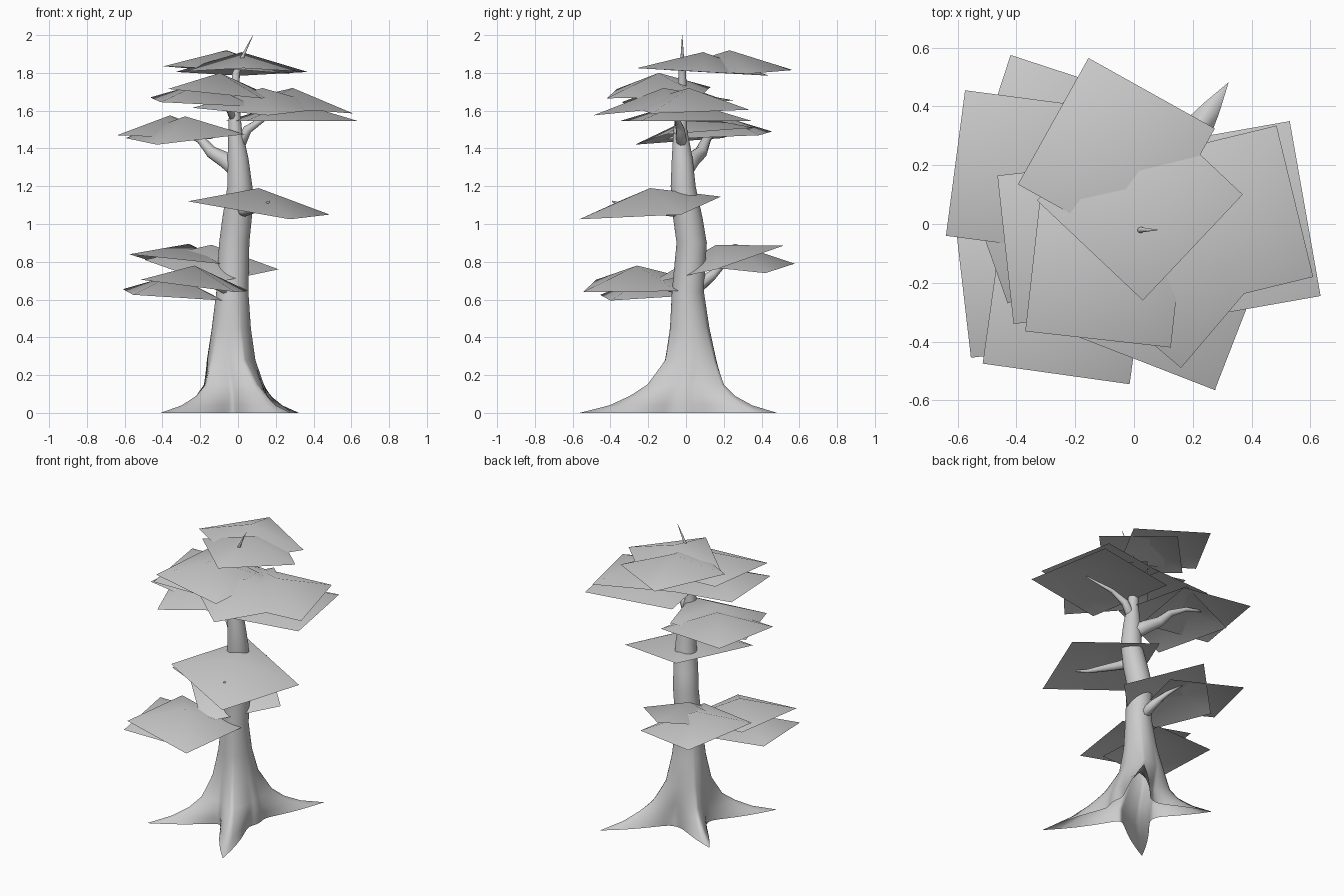
import bpy
import bmesh
from math import sin, cos, pi
from mathutils import Vector

cube = bpy.data.objects.get("Cube")
if cube:
    bpy.data.objects.remove(cube, do_unlink=True)

grey = bpy.data.materials.new("plain grey")
grey.use_nodes = True
colour = (0.6, 0.6, 0.6, 1)
grey.diffuse_color = colour
grey.node_tree.nodes["Principled BSDF"].inputs["Base Color"].default_value = colour


def finish(bm, name):
    """Turn a bmesh into a smooth shaded grey object."""
    mesh = bpy.data.meshes.new(name)
    for face in bm.faces:
        face.smooth = True
    bm.to_mesh(mesh)
    bm.free()
    mesh.materials.append(grey)
    obj = bpy.data.objects.new(name, mesh)
    bpy.context.collection.objects.link(obj)
    return obj


def loft(rings, name, open_bottom=False):
    """Skin a list of closed point rings and cap the ends."""
    bm = bmesh.new()
    loops = [[bm.verts.new(p) for p in ring] for ring in rings]
    count = len(loops[0])
    for low, high in zip(loops, loops[1:]):
        for i in range(count):
            j = (i + 1) % count
            bm.faces.new((low[i], low[j], high[j], high[i]))
    if not open_bottom:
        bm.faces.new(loops[0][::-1])
    bm.faces.new(loops[-1])
    bmesh.ops.recalc_face_normals(bm, faces=bm.faces)
    return finish(bm, name)


# Trunk flaring into four pointed roots, each a (segment, length) pair
SEGMENTS = 96
roots = [(15, .58), (60, .58), (79, .63), (38, .49)]


def trunk_ring(z, cx, cy, radius, reach, sharpness=1.6):
    ring = []
    for i in range(SEGMENTS):
        spread = radius
        for segment, length in roots:
            gap = abs(i - segment)
            gap = min(gap, SEGMENTS - gap) * 2 * pi / SEGMENTS
            lobe = max(0, 1 - gap / .85) ** sharpness
            spread = max(spread, radius + lobe * reach * (length - radius))
        angle = 2 * pi * i / SEGMENTS
        ring.append((cx + spread * cos(angle), cy + spread * sin(angle), z))
    return ring


# height, centre x, centre y, radius, root reach, root sharpness
trunk_profile = [
    (0, 0, 0, .165, 1, 3.6), (.04, 0, 0, .162, .62, 2.8), (.09, 0, 0, .155, .37, 2),
    (.15, -.01, .01, .147, .19), (.28, -.035, .028, .127, .05),
    (.45, -.035, .02, .103, .01), (.64, -.03, .01, .085, 0),
    (.9, -.02, .03, .08, 0), (1.03, -.005, .01, .078, 0),
    (1.2, .01, -.015, .066, 0), (1.35, 0, -.02, .055, 0),
    (1.5, -.015, -.03, .036, 0), (1.65, -.02, -.02, .026, 0),
    (1.8, -.01, -.02, .02, 0), (1.9, .03, -.02, .008, 0),
    (2, .08, -.02, .001, 0),
]
loft([trunk_ring(*row) for row in trunk_profile], "trunk_and_roots", open_bottom=True)


# Tapered branches
def branch(name, points, thick):
    points = [Vector(p) for p in points]
    rings = []
    for i, p in enumerate(points):
        along = points[min(i + 1, len(points) - 1)] - points[max(i - 1, 0)]
        turn = along.to_track_quat('Z', 'Y')
        radius = thick * (1 - i / (len(points) - 1)) + .004
        rings.append([p + turn @ Vector((radius * cos(k * pi / 4), radius * sin(k * pi / 4), 0))
                      for k in range(8)])
    return loft(rings, name)


branch("upper_right_branch", [(.01, -.02, 1.28), (-.07, .03, 1.34), (-.14, .08, 1.38),
                              (-.2, .11, 1.45), (-.3, .15, 1.5), (-.44, .2, 1.51)], .05)
branch("upper_left_branch", [(-.01, -.02, 1.38), (.05, -.03, 1.5), (.14, -.05, 1.56), (.33, -.07, 1.6)], .03)
branch("middle_branch", [(0, 0, 1.08), (.04, -.08, 1.07), (.09, -.2, 1.08), (.13, -.3, 1.09), (.165, -.39, 1.12)], .035)
branch("lower_back_branch", [(-.02, .05, .66), (-.05, .14, .73), (-.1, .2, .79), (-.17, .27, .85)], .035)
branch("lower_front_branch", [(-.03, 0, .64), (-.12, -.12, .67), (-.24, -.24, .72)], .025)
branch("crown_front_branch", [(-.02, -.03, 1.55), (-.07, -.09, 1.66), (-.11, -.14, 1.74)], .018)


# Foliage: square sheets lifted to a peak in the middle and slightly tilted
def foliage(name, peak, corner, tilt_u=0, tilt_v=0):
    x, y, z = peak
    u, v = corner
    base = z - .105
    bm = bmesh.new()
    top = bm.verts.new(peak)
    rim = [bm.verts.new(p) for p in (
        (x + u, y + v, base + tilt_u), (x - v, y + u, base + tilt_v),
        (x - u, y - v, base - tilt_u), (x + v, y - u, base - tilt_v))]
    for i in range(4):
        bm.faces.new((top, rim[i], rim[(i + 1) % 4]))
    finish(bm, name)


foliage("top_back_foliage", (-.06, .23, 1.92), (.335, .095), -.02)
foliage("top_foliage", (.02, .09, 1.91), (.35, .01), 0, -.02)
foliage("crown_front_foliage", (-.095, -.145, 1.8), (.22, -.275), -.03, -.02)
foliage("crown_side_foliage", (-.185, -.06, 1.75), (-.225, -.28), 0, -.025)
foliage("upper_right_foliage", (-.36, .175, 1.575), (-.215, .28), .02)
foliage("upper_right_inner_foliage", (-.28, .045, 1.57), (.315, -.15), .01, .045)
foliage("upper_left_foliage", (.29, .015, 1.72), (.195, .32), -.01, .03)
foliage("upper_left_under_foliage", (.285, 0, 1.65), (.245, .35))
foliage("upper_front_foliage", (.13, -.12, 1.72), (.37, .03), 0, .04)
foliage("middle_foliage", (.11, -.19, 1.19), (.165, -.375), -.06, -.035)
foliage("lower_back_foliage", (-.26, .26, .895), (-.16, .315), 0, .05)
foliage("lower_back_inner_foliage", (-.14, .16, .89), (.355, 0), -.025, .1)
foliage("lower_front_foliage", (-.23, -.26, .78), (-.285, -.215), .03, -.035)
foliage("lower_front_under_foliage", (-.345, -.19, .73), (-.21, -.265), 0, -.03)
